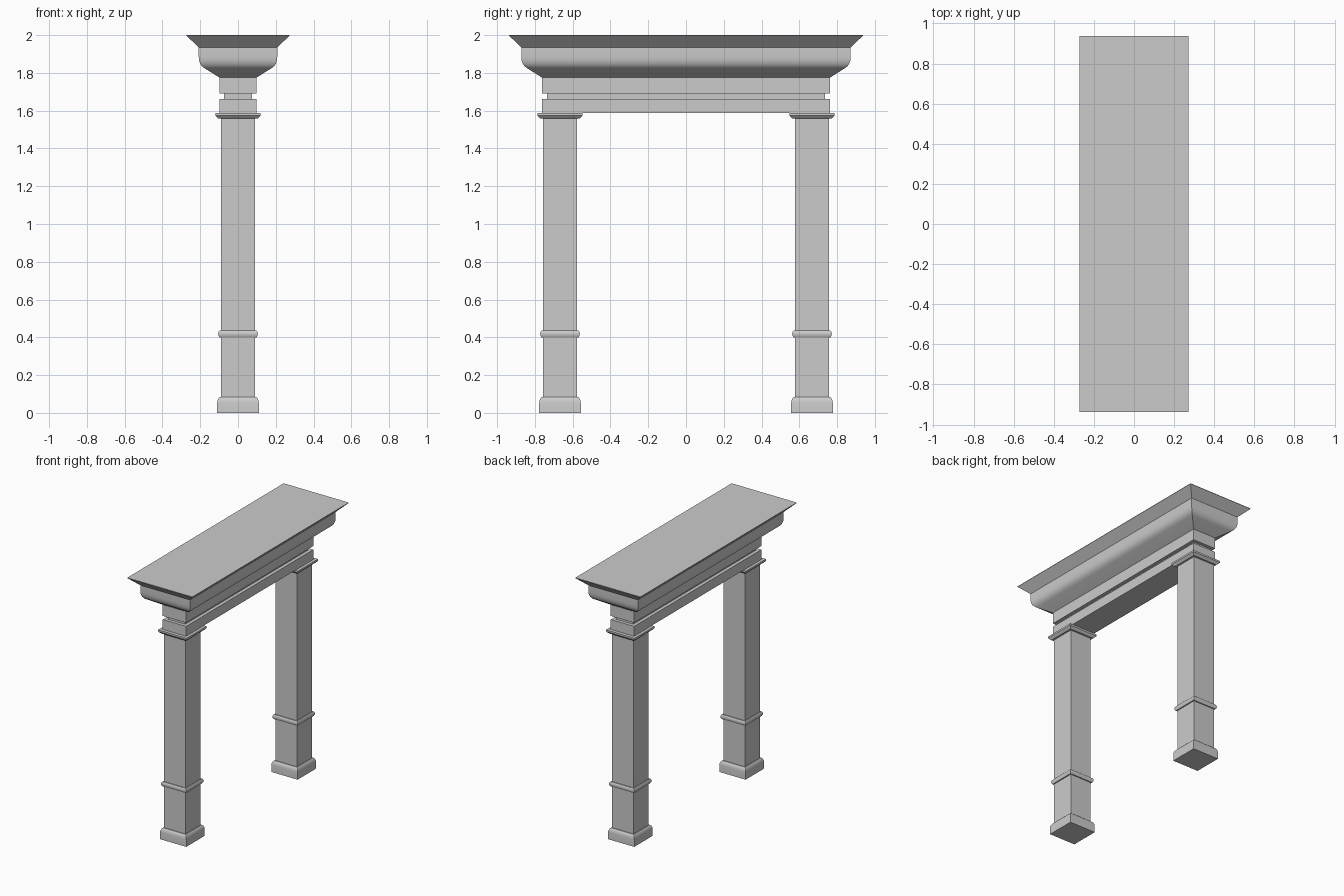
import bpy
import bmesh
import math

if "Cube" in bpy.data.objects:
    bpy.data.objects.remove(bpy.data.objects["Cube"])


def rect_sweep(name, profile, half_x, half_y, y=0.0):
    """Sweep an (outward offset, height) profile round a rectangle with mitred corners."""
    bm = bmesh.new()
    rings = []
    for off, z in profile:
        a, b = half_x + off, half_y + off
        rings.append([bm.verts.new((sx * a, y + sy * b, z))
                      for sx, sy in ((-1, -1), (1, -1), (1, 1), (-1, 1))])
    for lo, hi in zip(rings, rings[1:]):
        for i in range(4):
            j = (i + 1) % 4
            bm.faces.new((lo[i], lo[j], hi[j], hi[i]))
    bm.faces.new(rings[0][::-1])
    bm.faces.new(rings[-1])
    mesh = bpy.data.meshes.new(name)
    bm.to_mesh(mesh)
    bm.free()
    obj = bpy.data.objects.new(name, mesh)
    bpy.context.collection.objects.link(obj)
    bpy.ops.object.select_all(action='DESELECT')
    obj.select_set(True)
    bpy.context.view_layer.objects.active = obj
    bpy.ops.object.shade_smooth_by_angle(angle=math.radians(32))
    return obj


# Square column: plinth, shaft, rounded band, capital
column = [
    (0.020, 0.0), (0.020, 0.055), (0.018, 0.067), (0.013, 0.078), (0.006, 0.085), (0.0, 0.085),
    (0.0, 0.400), (0.008, 0.400), (0.014, 0.410), (0.015, 0.420), (0.013, 0.429),
    (0.008, 0.435), (0.0, 0.435),
    (0.0, 1.558), (0.013, 1.558), (0.022, 1.566), (0.030, 1.575), (0.030, 1.588),
]
for side, y in (("left", -0.667), ("right", 0.667)):
    rect_sweep(side + "_column", column, 0.09, 0.09, y)

# Lintel with recessed groove, curved cornice and flared top
entablature = [
    (0.0, 1.588), (0.0, 1.663), (-0.025, 1.663), (-0.025, 1.690), (0.0, 1.690), (0.0, 1.775),
    (0.078, 1.824), (0.092, 1.834), (0.102, 1.848), (0.108, 1.865), (0.110, 1.885),
    (0.110, 1.935), (0.175, 1.997), (0.175, 2.0),
]
rect_sweep("entablature", entablature, 0.098, 0.762)
